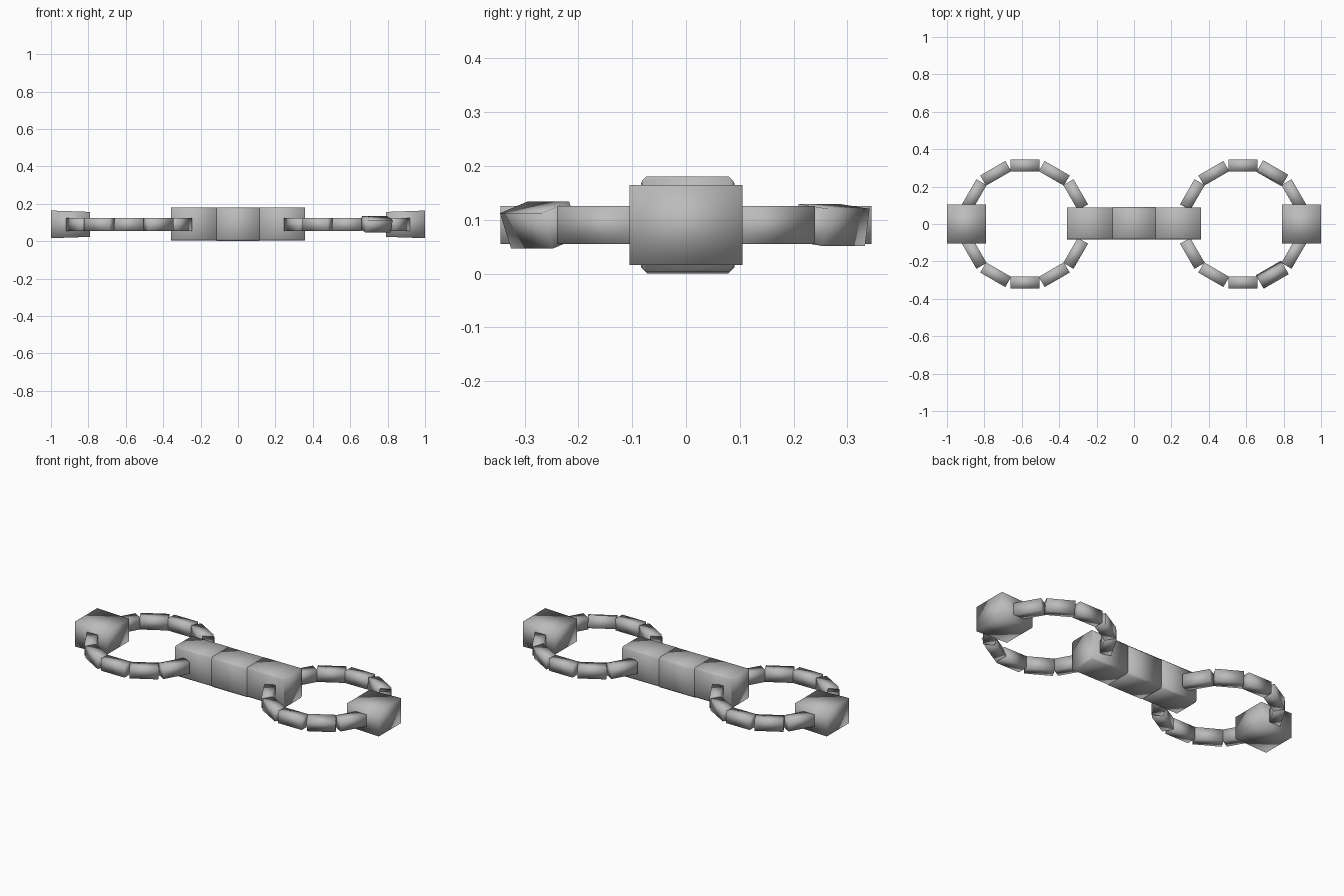
import bpy, bmesh, math
from mathutils import Matrix

if "Cube" in bpy.data.objects:
    bpy.data.objects.remove(bpy.data.objects["Cube"])

grey = bpy.data.materials.new("steel grey")
grey.diffuse_color = (0.5, 0.5, 0.5, 1)
grey.use_nodes = True
grey.node_tree.nodes["Principled BSDF"].inputs["Base Color"].default_value = grey.diffuse_color


def block(name, size, matrix, taper=1.0, chamfer=0.0):
    """Soft-shaded box; taper scales the height of its -x end, chamfer trims lengthwise edges."""
    bm = bmesh.new()
    bmesh.ops.create_cube(bm, size=1)
    if chamfer:
        edges = [e for e in bm.edges if abs(e.verts[0].co.x - e.verts[1].co.x) > 0.5]
        bmesh.ops.scale(bm, vec=size, verts=bm.verts)
        bmesh.ops.bevel(bm, geom=edges, offset=chamfer, segments=1, affect='EDGES')
    else:
        bmesh.ops.scale(bm, vec=size, verts=bm.verts)
    for v in bm.verts:
        if v.co.x < 0:
            v.co.z *= taper
    bmesh.ops.transform(bm, matrix=matrix, verts=bm.verts)
    for f in bm.faces:
        f.smooth = True
    bmesh.ops.recalc_face_normals(bm, faces=bm.faces)
    mesh = bpy.data.meshes.new(name)
    bm.to_mesh(mesh)
    bm.free()
    mesh.materials.append(grey)
    obj = bpy.data.objects.new(name, mesh)
    bpy.context.collection.objects.link(obj)
    return obj


RING_X, RING_R, MID_Z = 0.583, 0.313, 0.09
rolls = {(1, 300): 20, (1, 60): 8}   # a few links sit twisted

for side, label in ((-1, "left"), (1, "right")):
    # Ring of straight links, leaving out the places held by the blocks
    for angle in range(30, 360, 30):
        if angle == 180:
            continue
        turn = Matrix.Rotation(math.radians(angle), 4, 'Z')
        roll = Matrix.Rotation(math.radians(rolls.get((side, angle), 0)), 4, 'Y')
        place = (Matrix.Translation((side * RING_X, 0, MID_Z)) @ turn
                 @ Matrix.Translation((RING_R, 0, 0)) @ roll)
        block(f"{label}_ring_link", (0.063, 0.155, 0.07), place)

    # Outer block, a little taller at its far end
    flip = Matrix.Rotation(math.pi if side < 0 else 0, 4, 'Z')
    block(f"{label}_end_block", (0.21, 0.21, 0.148),
          Matrix.Translation((side * 0.895, 0, MID_Z)) @ flip, taper=0.9)

    # Outer thirds of the centre bar
    block(f"{label}_bar_piece", (0.243, 0.17, 0.176),
          Matrix.Translation((side * 0.237, 0.003, 0.092)) @ flip, chamfer=0.008)

# Middle third of the centre bar
block("middle_bar_piece", (0.232, 0.174, 0.18), Matrix.Translation((0, 0.003, 0.09)), chamfer=0.012)
